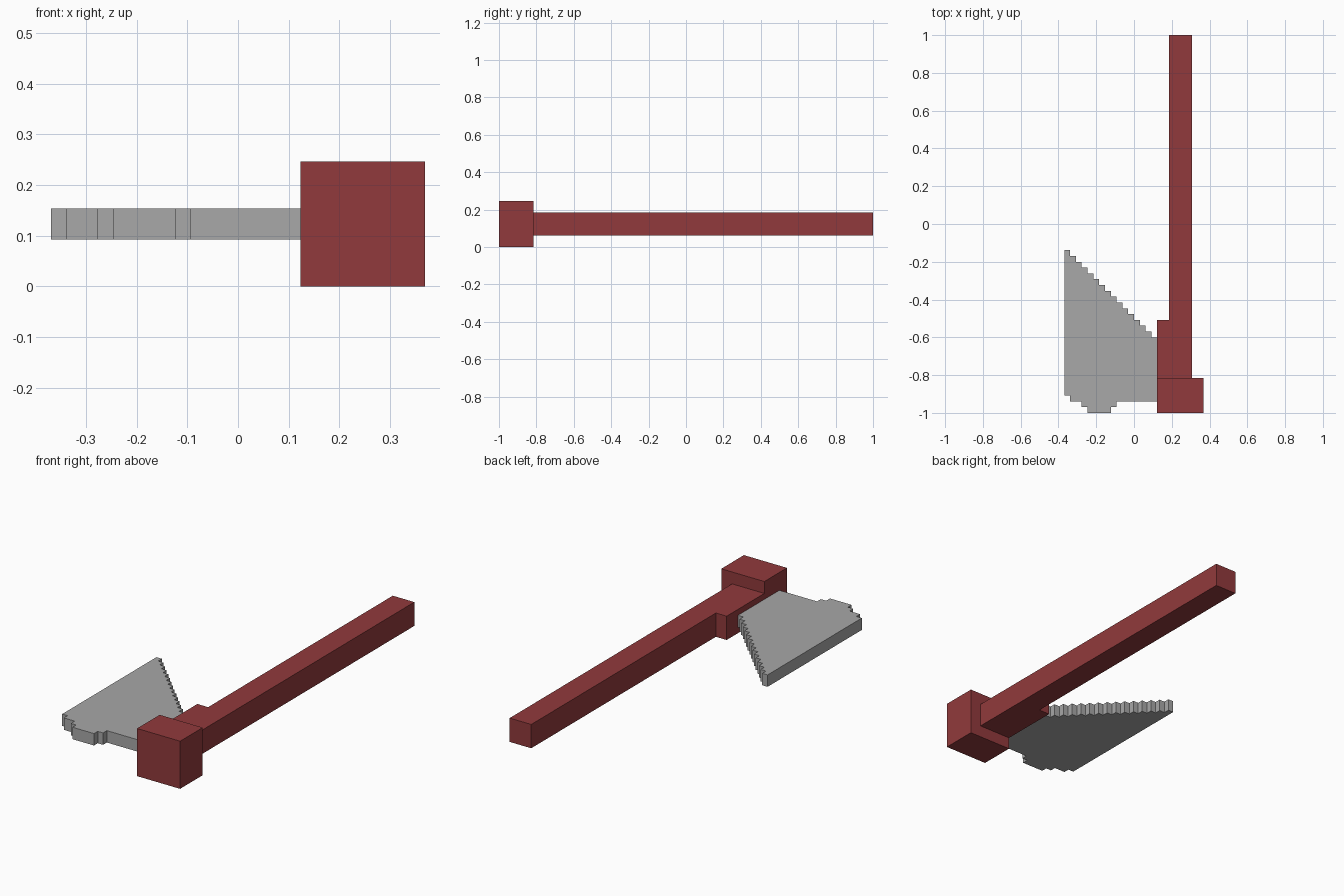
import bpy
import bmesh

cube = bpy.data.objects.get("Cube")
if cube:
    bpy.data.objects.remove(cube, do_unlink=True)

U = 2 / 65  # one block unit; the axe is 24 x 65 x 8 units


def srgb(*rgb):
    return tuple(((c / 255 + 0.055) / 1.055) ** 2.4 for c in rgb) + (1.0,)


def make_material(name, colour):
    mat = bpy.data.materials.new(name)
    mat.use_nodes = True
    mat.diffuse_color = colour
    bsdf = next(n for n in mat.node_tree.nodes if n.type == 'BSDF_PRINCIPLED')
    bsdf.inputs["Base Color"].default_value = colour
    return mat


def extrude_outline(name, outline, z0, z1, mat):
    """Extrude an outline, given in block units from the front right corner."""
    bm = bmesh.new()
    base = bm.faces.new([bm.verts.new(((x - 12) * U, y * U - 1, z0 * U)) for x, y in outline])
    up = bmesh.ops.extrude_face_region(bm, geom=[base], use_keep_orig=True)
    bmesh.ops.translate(bm, vec=(0, 0, (z1 - z0) * U),
                        verts=[v for v in up["geom"] if isinstance(v, bmesh.types.BMVert)])
    bmesh.ops.recalc_face_normals(bm, faces=bm.faces)
    mesh = bpy.data.meshes.new(name)
    bm.to_mesh(mesh)
    bm.free()
    mesh.materials.append(mat)
    obj = bpy.data.objects.new(name, mesh)
    bpy.context.collection.objects.link(obj)
    return obj


red = make_material("dark red", srgb(145, 58, 60))
grey = make_material("steel grey", srgb(168, 168, 168))

# Square head block at the front end
extrude_outline("head_block", [(16, 0), (24, 0), (24, 6), (16, 6)], 0, 8, red)

# Long handle with the wider collar that holds the blade
extrude_outline("handle", [(16, 6), (22, 6), (22, 65), (18, 65), (18, 16), (16, 16)], 2, 6, red)

# Blade: notched front edge, then a stepped diagonal back edge
blade = [(0, 3), (1, 3), (1, 2), (3, 2), (3, 1), (4, 1), (4, 0),
         (8, 0), (8, 1), (9, 1), (9, 2), (16, 2)]
for col in range(15, -1, -1):
    blade += [(col + 1, 28 - col), (col, 28 - col)]
extrude_outline("blade", blade, 3, 5, grey)
